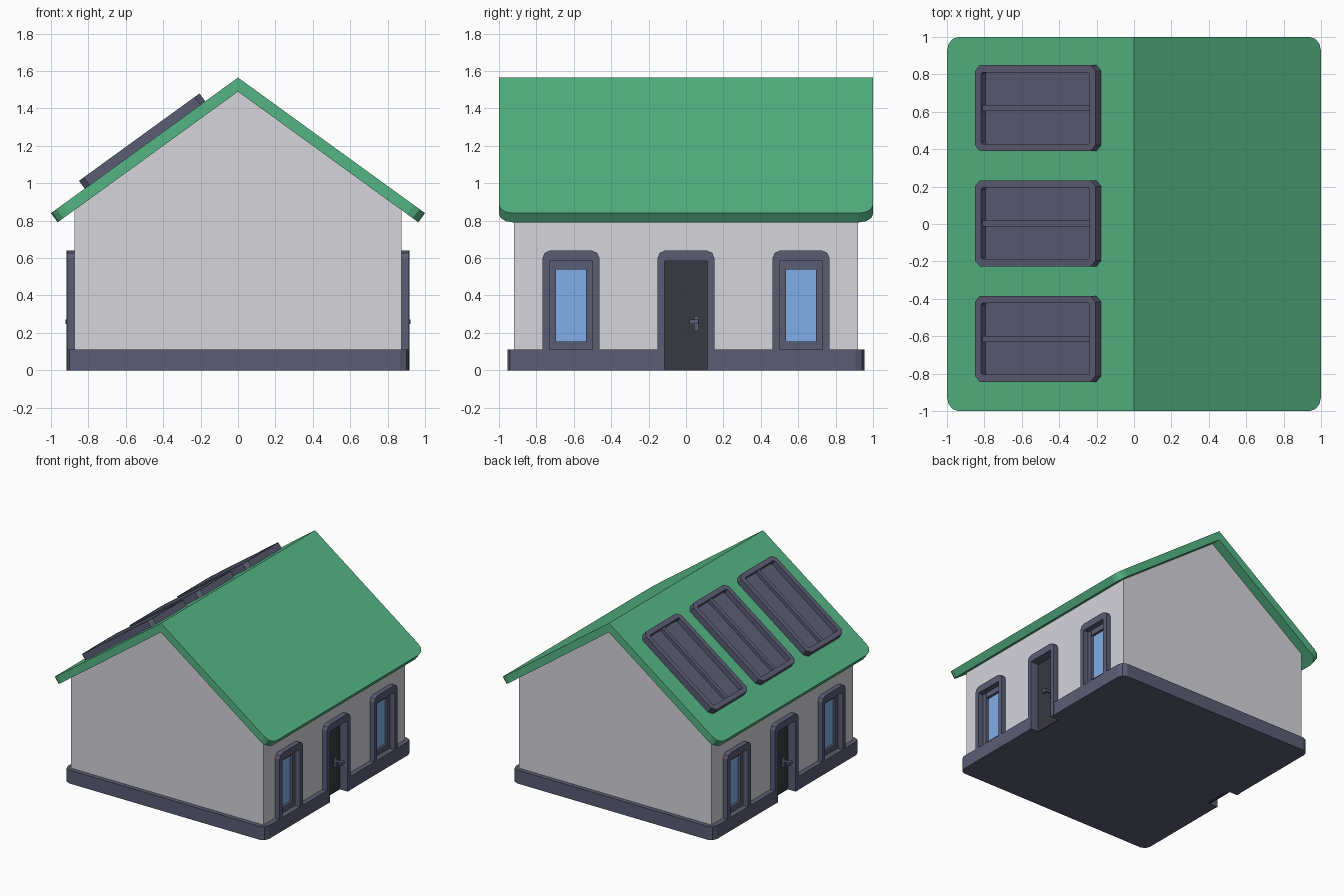
import bpy, bmesh, math
from mathutils import Matrix

if "Cube" in bpy.data.objects:
    bpy.data.objects.remove(bpy.data.objects["Cube"])


def material(name, rgb):
    m = bpy.data.materials.new(name)
    m.diffuse_color = (*rgb, 1)
    m.use_nodes = True
    m.node_tree.nodes["Principled BSDF"].inputs["Base Color"].default_value = m.diffuse_color
    return m


WALL = material("white_plaster", (0.66, 0.66, 0.71))
ROOF = material("green_roof", (0.09, 0.46, 0.23))
TRIM = material("slate_trim", (0.105, 0.11, 0.175))
DOOR = material("dark_door", (0.04, 0.04, 0.055))
GLASS = material("blue_glass", (0.22, 0.42, 0.80))

SLOPE = 0.725                       # roof rise per unit of x
RIDGE = 1.565


def prism(name, pts, place, lo, hi, mat, edit=None):
    """Extrude a 2D outline between lo and hi; place(a, b, d) maps to 3D."""
    bm = bmesh.new()
    n = len(pts)
    rings = [[bm.verts.new(place(a, b, d)) for a, b in pts] for d in (lo, hi)]
    bm.faces.new(rings[0])
    bm.faces.new(rings[1])
    for i in range(n):
        j = (i + 1) % n
        bm.faces.new((rings[0][i], rings[0][j], rings[1][j], rings[1][i]))
    bmesh.ops.recalc_face_normals(bm, faces=bm.faces)
    if edit:
        edit(bm)
    me = bpy.data.meshes.new(name)
    bm.to_mesh(me)
    bm.free()
    me.materials.append(mat)
    ob = bpy.data.objects.new(name, me)
    bpy.context.collection.objects.link(ob)
    return ob


def rect(a0, a1, b0, b1):
    return [(a0, b0), (a1, b0), (a1, b1), (a0, b1)]


def chamfered(a, b, c):
    """Centred rectangle with cut corners."""
    return [(-a + c, -b), (a - c, -b), (a, -b + c), (a, b - c),
            (a - c, b), (-a + c, b), (-a, b - c), (-a, -b + c)]


def along_y(a, b, d):
    return (a, d, b)


def along_z(a, b, d):
    return (a, b, d)


def side(s):
    """Outline in y/z, depth in x; s = -1 turns it to the opposite wall."""
    return lambda a, b, d: (s * d, s * a, b)


# walls with both gables
eave = 1.50 - 0.875 * SLOPE
walls = prism("walls", [(-0.875, 0.05), (0.875, 0.05), (0.875, eave), (0, 1.50), (-0.875, eave)],
              along_y, -0.92, 0.92, WALL)

# openings cut into the side walls
for s in (1, -1):
    for y0, y1, z0, z1 in ((-0.13, 0.13, -0.1, 0.60), (0.48, 0.75, 0.09, 0.60), (-0.75, -0.48, 0.09, 0.60)):
        cutter = prism("opening_cutter", rect(y0, y1, z0, z1), side(s), 0.83, 1.0, WALL)
        cutter.hide_render = True
        mod = walls.modifiers.new("opening", 'BOOLEAN')
        mod.operation, mod.solver, mod.object = 'DIFFERENCE', 'EXACT', cutter
        bpy.context.view_layer.objects.active = walls
        bpy.ops.object.modifier_apply(modifier=mod.name)
        bpy.data.objects.remove(cutter)

# plinth with door notches and cut corners
half = [(0.915, -0.115), (0.835, -0.115), (0.835, 0.115), (0.915, 0.115),
        (0.915, 0.905), (0.90, 0.94), (0.865, 0.955),
        (-0.865, 0.955), (-0.90, 0.94), (-0.915, 0.905)]
prism("plinth", half + [(-x, -y) for x, y in half], along_z, 0, 0.11, TRIM)


# roof shell with rounded eave corners
def round_eaves(bm):
    es = [e for e in bm.edges
          if all(abs(v.co.x) > 0.9 for v in e.verts)
          and abs(e.verts[0].co.y - e.verts[1].co.y) < 1e-4]
    bmesh.ops.bevel(bm, geom=es, offset=0.075, segments=3, profile=0.5, affect='EDGES')


drop = RIDGE - SLOPE
inner = RIDGE - 0.075
prism("roof", [(-1, drop), (0, RIDGE), (1, drop), (0.964, inner - 0.964 * SLOPE),
               (0, inner), (-0.964, inner - 0.964 * SLOPE)],
      along_y, -1, 1, ROOF, round_eaves)


# frames, windows and doors on both sides
def frame_outline(c, w, z0):
    """Open-bottomed frame with rounded upper corners."""
    t = 0.64
    return [(c - w, z0), (c - w, t - 0.04), (c - w + 0.012, t - 0.012), (c - w + 0.04, t),
            (c + w - 0.04, t), (c + w - 0.012, t - 0.012), (c + w, t - 0.04), (c + w, z0),
            (c + w - 0.037, z0), (c + w - 0.037, 0.583), (c - w + 0.037, 0.583), (c - w + 0.037, z0)]


for s, tag in ((1, "right"), (-1, "left")):
    p = side(s)
    prism(f"door_frame_{tag}", frame_outline(0, 0.152, 0), p, 0.82, 0.917, TRIM)
    prism(f"door_{tag}", rect(-0.118, 0.118, 0, 0.59), p, 0.815, 0.845, DOOR)
    # handle: back plate, stem and lever
    prism(f"handle_plate_{tag}", rect(0.042, 0.07, 0.21, 0.29), p, 0.84, 0.86, TRIM)
    prism(f"handle_stem_{tag}", rect(0.047, 0.065, 0.25, 0.27), p, 0.85, 0.905, TRIM)
    prism(f"handle_lever_{tag}", rect(0.02, 0.067, 0.248, 0.272), p, 0.90, 0.922, TRIM)
    for c in (-0.615, 0.615):
        prism(f"window_frame_{tag}", frame_outline(c, 0.152, 0.105), p, 0.82, 0.915, TRIM)
        prism(f"window_glass_{tag}", rect(c - 0.1, c + 0.1, 0.13, 0.56), p, 0.84, 0.848, GLASS)
        for k in (-1, 1):
            prism(f"window_sash_post_{tag}",
                  rect(*sorted((c + k * 0.12, c + k * 0.08)), 0.105, 0.59), p, 0.825, 0.87, TRIM)
        for z0, z1 in ((0.105, 0.155), (0.54, 0.59)):
            prism(f"window_sash_rail_{tag}", rect(c - 0.085, c + 0.085, z0, z1), p, 0.825, 0.869, TRIM)


# roof panels: recessed trays with a centre bar on the left slope
def hollow_top(bm):
    top = max(bm.faces, key=lambda f: f.calc_center_median().z)
    bmesh.ops.inset_individual(bm, faces=[top], thickness=0.042)
    low = bmesh.ops.extrude_discrete_faces(bm, faces=[top])["faces"][0]
    for v in low.verts:
        v.co.z -= 0.042


angle = math.atan(SLOPE)
for i in (-1, 0, 1):
    m = (Matrix.Translation((-0.4975, 0.617 * i + 0.003, RIDGE - 0.4975 * SLOPE))
         @ Matrix.Rotation(-angle, 4, 'Y'))
    tray = prism("roof_panel", chamfered(0.398, 0.23, 0.032), along_z, -0.01, 0.052, TRIM, hollow_top)
    bar = prism("roof_panel_bar", rect(-0.36, 0.36, -0.016, 0.016), along_z, 0.0, 0.036, TRIM)
    tray.matrix_world = m
    bar.matrix_world = m
